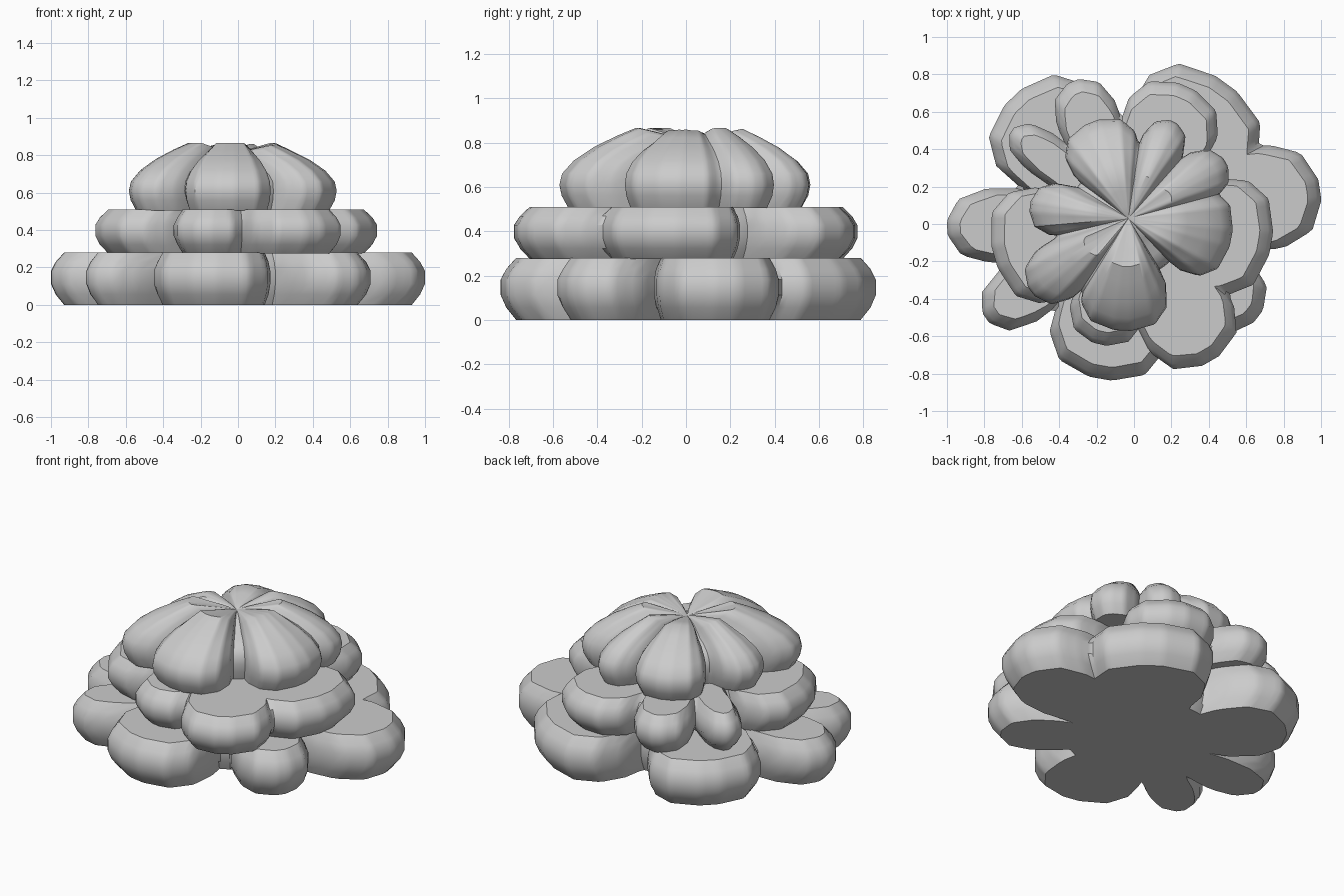
import bpy, bmesh, math
from mathutils import Vector

if "Cube" in bpy.data.objects:
    bpy.data.objects.remove(bpy.data.objects["Cube"])

CX, CY, N = -0.03, 0.03, 216

# half outline of one leaf lobe: (fraction of length, fraction of half width)
HALF = [(0.0, 0.0), (0.3, 0.56), (0.56, 0.95), (0.77, 1.0), (0.93, 0.75), (1.0, 0.2)]


def lobe_polygon(angle, length, half_width):
    a = math.radians(angle)
    u, v = Vector((math.cos(a), math.sin(a))), Vector((-math.sin(a), math.cos(a)))
    pts = HALF + [(p, -q) for p, q in reversed(HALF[1:])]
    return [u * p * length + v * q * half_width for p, q in pts]


def outline(lobes, inset, core):
    """Radius of the merged lobes in every direction, never less than the core."""
    polys = [lobe_polygon(a, r - inset, w - inset * 0.55) for a, r, w in lobes]
    radii = []
    for i in range(N):
        t = 2 * math.pi * i / N
        d = Vector((math.cos(t), math.sin(t)))
        best = core - inset * 0.5
        for poly in polys:
            for p, q in zip(poly, poly[1:]):
                e = q - p
                den = d.cross(e)
                if abs(den) < 1e-9:
                    continue
                s, k = p.cross(e) / den, p.cross(d) / den
                if s > best and -1e-6 <= k <= 1 + 1e-6:
                    best = s
        radii.append(best)
    return radii


def foliage_tier(name, lobes, core, profile, z_low, z_centre):
    """profile rows: (height, inset of lobe edge, scale to middle, drop in the creases)"""
    bm = bmesh.new()
    rings = []
    for z, inset, scale, drop in profile:
        rings.append([bm.verts.new((CX + r * scale * math.cos(2 * math.pi * i / N),
                                    CY + r * scale * math.sin(2 * math.pi * i / N),
                                    z - drop * max(0, 1 - r / 0.58)))
                      for i, r in enumerate(outline(lobes, inset, core))])
    low, high = bm.verts.new((CX, CY, z_low)), bm.verts.new((CX, CY, z_centre))
    for i in range(N):
        j = (i + 1) % N
        for a, b in zip(rings, rings[1:]):
            bm.faces.new((a[i], a[j], b[j], b[i]))
        bm.faces.new((low, rings[0][j], rings[0][i]))
        bm.faces.new((high, rings[-1][i], rings[-1][j]))
    me = bpy.data.meshes.new(name)
    bm.to_mesh(me)
    bm.free()
    ob = bpy.data.objects.new(name, me)
    bpy.context.collection.objects.link(ob)
    bpy.ops.object.select_all(action='DESELECT')
    ob.select_set(True)
    bpy.context.view_layer.objects.active = ob
    bpy.ops.object.shade_smooth_by_angle(angle=math.radians(35))


def bulge(z0, z1):
    """Rounded side with flat top and bottom"""
    rows = [(0, .07), (.2, .025), (.4, 0), (.65, 0), (.82, .025), (1, .07)]
    return [(z0 + (z1 - z0) * f, inset, 1, 0) for f, inset in rows]


# lobes: (direction in degrees, length, half width)
# bottom tier
foliage_tier("bush_bottom_tier",
             [(8.5, 1.035, .28), (54, .89, .36), (133.5, .895, .32), (183, .97, .2),
              (215, .93, .17), (260, .87, .31), (-37, .87, .21)],
             .46, bulge(0, .28), 0, .28)

# middle tier
foliage_tier("bush_middle_tier",
             [(-10, .775, .31), (66, .77, .26), (112, .79, .17), (143, .78, .12),
              (196, .745, .31), (257, .69, .2), (300, .88, .26)],
             .43, bulge(.275, .51), .275, .51)

# domed top tier
foliage_tier("bush_top_tier",
             [(-11, .56, .23), (30, .6, .14), (65, .57, .12), (111, .55, .2),
              (173, .53, .14), (217, .65, .16), (267, .6, .23)],
             .32,
             [(.505, .04, 1, 0), (.56, .01, 1, 0), (.61, 0, 1, 0), (.66, 0, .98, 0),
              (.72, 0, .89, .05), (.78, 0, .74, .12), (.83, 0, .57, .2),
              (.865, 0, .43, .22), (.845, 0, .28, .12), (.825, 0, .12, .05)],
             .505, .805)
